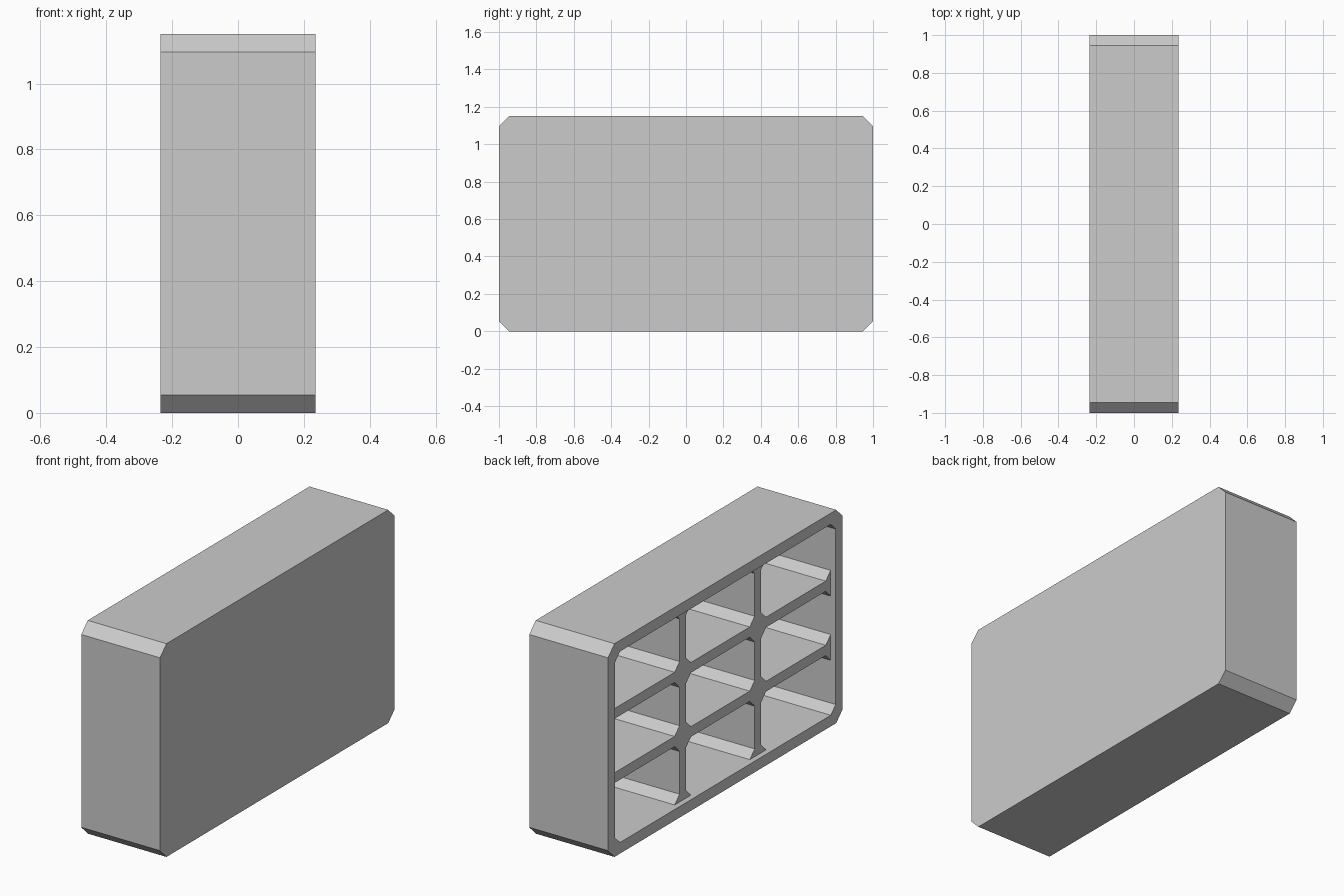
import bpy, bmesh

if "Cube" in bpy.data.objects:
    bpy.data.objects.remove(bpy.data.objects["Cube"])

# Overall sizes
X, Y, Z = 0.235, 1.0, 1.15
WALL, BACK, RECESS = 0.06, 0.03, 0.03
RIB = 0.0275          # half thickness of a divider
OUT_CH, IN_CH = 0.055, 0.042


def octagon(y0, y1, z0, z1, c):
    """Rectangle in the YZ plane with chamfered corners."""
    return [(y0 + c, z0), (y1 - c, z0), (y1, z0 + c), (y1, z1 - c),
            (y1 - c, z1), (y0 + c, z1), (y0, z1 - c), (y0, z0 + c)]


def prisms(name, profiles, x0, x1):
    """One object holding each profile extruded from x0 to x1."""
    bm = bmesh.new()
    for prof in profiles:
        a = [bm.verts.new((x0, y, z)) for y, z in prof]
        b = [bm.verts.new((x1, y, z)) for y, z in prof]
        bm.faces.new(a)
        bm.faces.new(b[::-1])
        for i in range(len(prof)):
            j = (i + 1) % len(prof)
            bm.faces.new((a[j], a[i], b[i], b[j]))
    bmesh.ops.recalc_face_normals(bm, faces=bm.faces)
    me = bpy.data.meshes.new(name)
    bm.to_mesh(me)
    bm.free()
    ob = bpy.data.objects.new(name, me)
    bpy.context.collection.objects.link(ob)
    return ob


def spans(lo, hi, c1, c2):
    """Three cell intervals separated by dividers centred on c1 and c2."""
    return [(lo, c1 - RIB), (c1 + RIB, c2 - RIB), (c2 + RIB, hi)]


# Chamfered outer block
tray = prisms("compartment_tray", [octagon(-Y, Y, 0, Z, OUT_CH)], -X, X)

# Shallow recess that sets the dividers behind the rim
ylo, yhi, zlo, zhi = -Y + WALL, Y - WALL, WALL, Z - WALL
recess = prisms("recess_cutter", [octagon(ylo, yhi, zlo, zhi, IN_CH)],
                -X - 0.1, -X + RECESS)

# Three by three deep cells with chamfered corners
cells = [octagon(*ys, *zs, IN_CH)
         for ys in spans(ylo, yhi, -0.32, 0.32)
         for zs in spans(zlo, zhi, 0.402, 0.748)]
pockets = prisms("cell_cutter", cells, -X - 0.1, X - BACK)

# Cut, apply and remove the helpers
bpy.context.view_layer.objects.active = tray
tray.select_set(True)
for cutter in (recess, pockets):
    cutter.hide_render = True
    mod = tray.modifiers.new("cut", 'BOOLEAN')
    mod.operation = 'DIFFERENCE'
    mod.solver = 'EXACT'
    mod.object = cutter
    bpy.ops.object.modifier_apply(modifier=mod.name)
    bpy.data.objects.remove(cutter)
